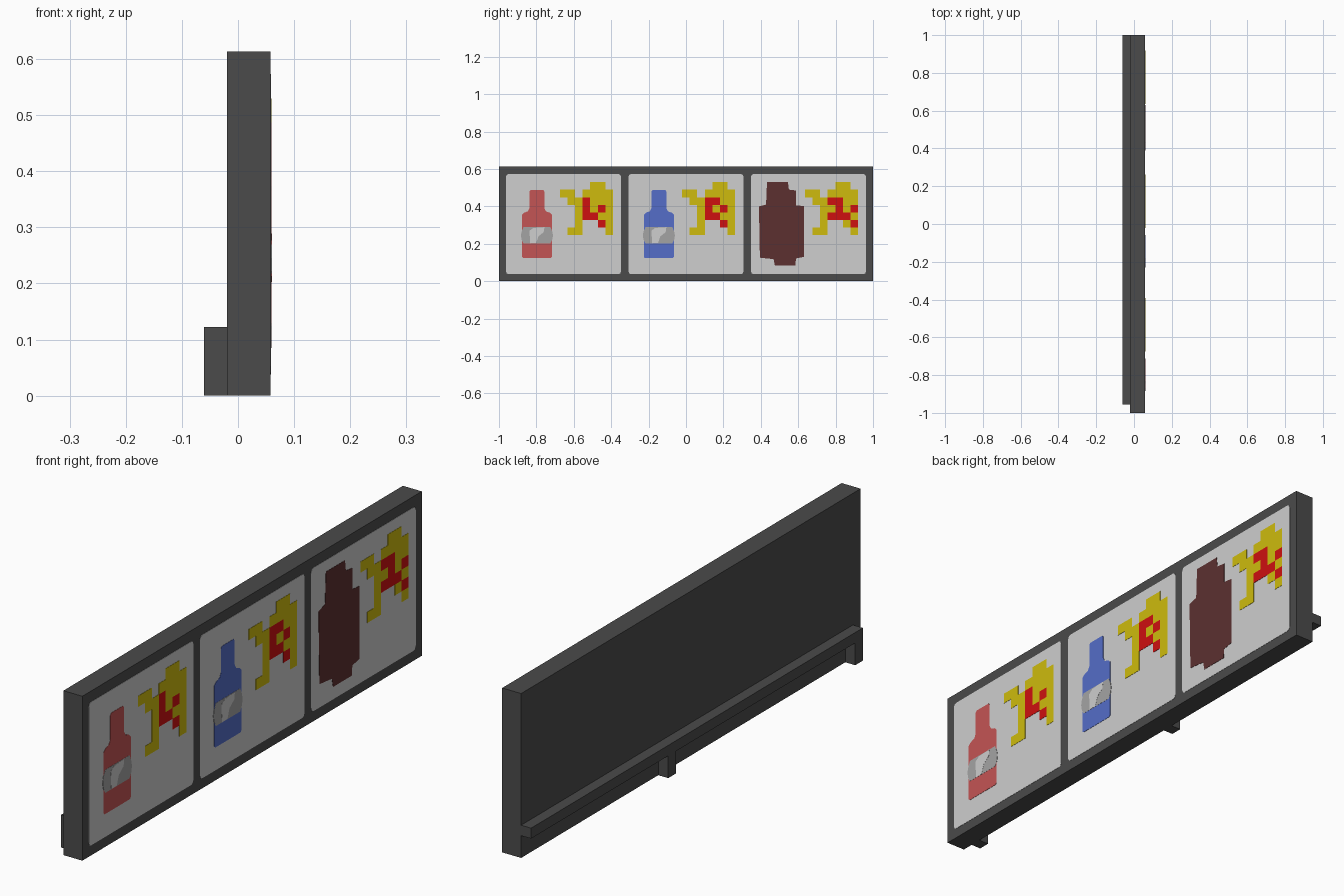
import bpy
import bmesh

cube = bpy.data.objects.get("Cube")
if cube:
    bpy.data.objects.remove(cube, do_unlink=True)


def material(name, r, g, b):
    m = bpy.data.materials.new(name)
    m.use_nodes = True
    m.diffuse_color = (r, g, b, 1)
    for node in m.node_tree.nodes:
        if node.type == 'BSDF_PRINCIPLED':
            node.inputs["Base Color"].default_value = (r, g, b, 1)
            node.inputs["Roughness"].default_value = 0.9
    return m


CHARCOAL = material("charcoal", .07, .07, .07)
PALE = material("pale_grey", .62, .62, .62)
GREY = material("mid_grey", .37, .37, .37)
ROSE = material("bottle_red", .55, .09, .09)
BLUE = material("bottle_blue", .09, .153, .58)
BROWN = material("dark_brown", .107, .03, .03)
YELLOW = material("yellow", .62, .5, .004)
RED = material("bright_red", .62, .005, .005)

FRONT = 0.058    # display face of the board
LAYER = 0.001    # step between stacked plates


def finish(bm, name, mats):
    bmesh.ops.recalc_face_normals(bm, faces=bm.faces)
    mesh = bpy.data.meshes.new(name)
    bm.to_mesh(mesh)
    bm.free()
    for m in mats:
        mesh.materials.append(m)
    obj = bpy.data.objects.new(name, mesh)
    bpy.context.collection.objects.link(obj)
    return obj


def box(name, lo, hi, mat):
    bm = bmesh.new()
    bmesh.ops.create_cube(bm, size=1)
    for v in bm.verts:
        v.co = [(a + b) / 2 + c * (b - a) for a, b, c in zip(lo, hi, v.co)]
    return finish(bm, name, [mat])


def raise_plate(bm, level):
    """Thicken flat faces lying on the board out to the given layer."""
    bmesh.ops.remove_doubles(bm, verts=bm.verts, dist=0.0005)
    geom = bmesh.ops.extrude_face_region(bm, geom=bm.faces[:], use_keep_orig=True)["geom"]
    for v in geom:
        if isinstance(v, bmesh.types.BMVert):
            v.co.x += LAYER * level


def plate(name, outline, level, mat):
    bm = bmesh.new()
    bm.faces.new([bm.verts.new((FRONT, y, z)) for y, z in outline])
    raise_plate(bm, level)
    return finish(bm, name, [mat])


def mirrored(half, centre):
    """Full outline from the right half, listed top to bottom."""
    return ([(centre + y, z) for y, z in half]
            + [(centre - y, z) for y, z in reversed(half)])


def figure(name, rows, y0, top=.53, cell=.0405):
    """Blocky mascot plate, one square per letter."""
    bm = bmesh.new()
    for r, row in enumerate(rows):
        for c, letter in enumerate(row):
            if letter == ".":
                continue
            y, z = y0 + c * cell, top - r * cell
            corners = [(y, z), (y, z - cell), (y + cell, z - cell), (y + cell, z)]
            f = bm.faces.new([bm.verts.new((FRONT, *p)) for p in corners])
            f.material_index = int(letter == "R")
    raise_plate(bm, 2)
    return finish(bm, name, [YELLOW, RED])


# Board, rear rail and its brackets
box("board", (-.02, -1, 0), (FRONT, 1, .613), CHARCOAL)
box("rear_rail", (-.061, -.955, .083), (-.02, 1, .122), CHARCOAL)
for i, y in enumerate((-.955, .147)):
    box(f"rail_bracket_{i + 1}", (-.061, y, 0), (-.02, y + .045, .122), CHARCOAL)

# Three pale panels with clipped corners
for i in range(3):
    half = [(.294, .573), (.303, .57), (.308, .558),
            (.308, .053), (.303, .041), (.294, .038)]
    plate(f"panel_{i + 1}", mirrored(half, (i - 1) * .655), 1, PALE)

# Two bottles with rounded labels and a light patch
bottle = [(.034, .487), (.04, .48), (.04, .39), (.048, .374), (.07, .366),
          (.08, .356), (.08, .13), (.074, .124)]
label = [(.072, .289), (.082, .265), (.086, .245), (.082, .222), (.072, .203)]
patch = [(-.04, .27), (-.02, .285), (.04, .289), (.036, .262),
         (.008, .24), (-.004, .205), (-.036, .203)]
for colour, mat, y in (("red", ROSE, -.797), ("blue", BLUE, -.145)):
    plate(f"{colour}_bottle", mirrored(bottle, y), 2, mat)
    plate(f"{colour}_bottle_label", mirrored(label, y), 2.5, GREY)
    plate(f"{colour}_bottle_patch", [(y + a, z) for a, z in patch], 3, PALE)

# Brown jar
plate("brown_jar", [
    (.433, .53), (.545, .53), (.55, .49), (.588, .485), (.588, .406),
    (.63, .402), (.63, .13), (.588, .122), (.585, .085), (.475, .085),
    (.468, .118), (.395, .126), (.39, .4), (.428, .41)], 2, BROWN)

# Mascots: shared head and feet, each with its own red pattern
patterns = [
    (-.674, [".YYRYYY", "..YRYRY", "..YRRYY", "..Y..RY"]),
    (-.021, [".YYRRYY", "..YRYRY", "..YRRYY", "..Y..RY"]),
    (.636, [".YYRRYY", "..YYRYR", "..YRRRY", "..Y..YR"]),
]
for i, (y, body) in enumerate(patterns):
    figure(f"mascot_{i + 1}", ["....YY.", "YY.YYYY", *body, ".YY...Y"], y)
